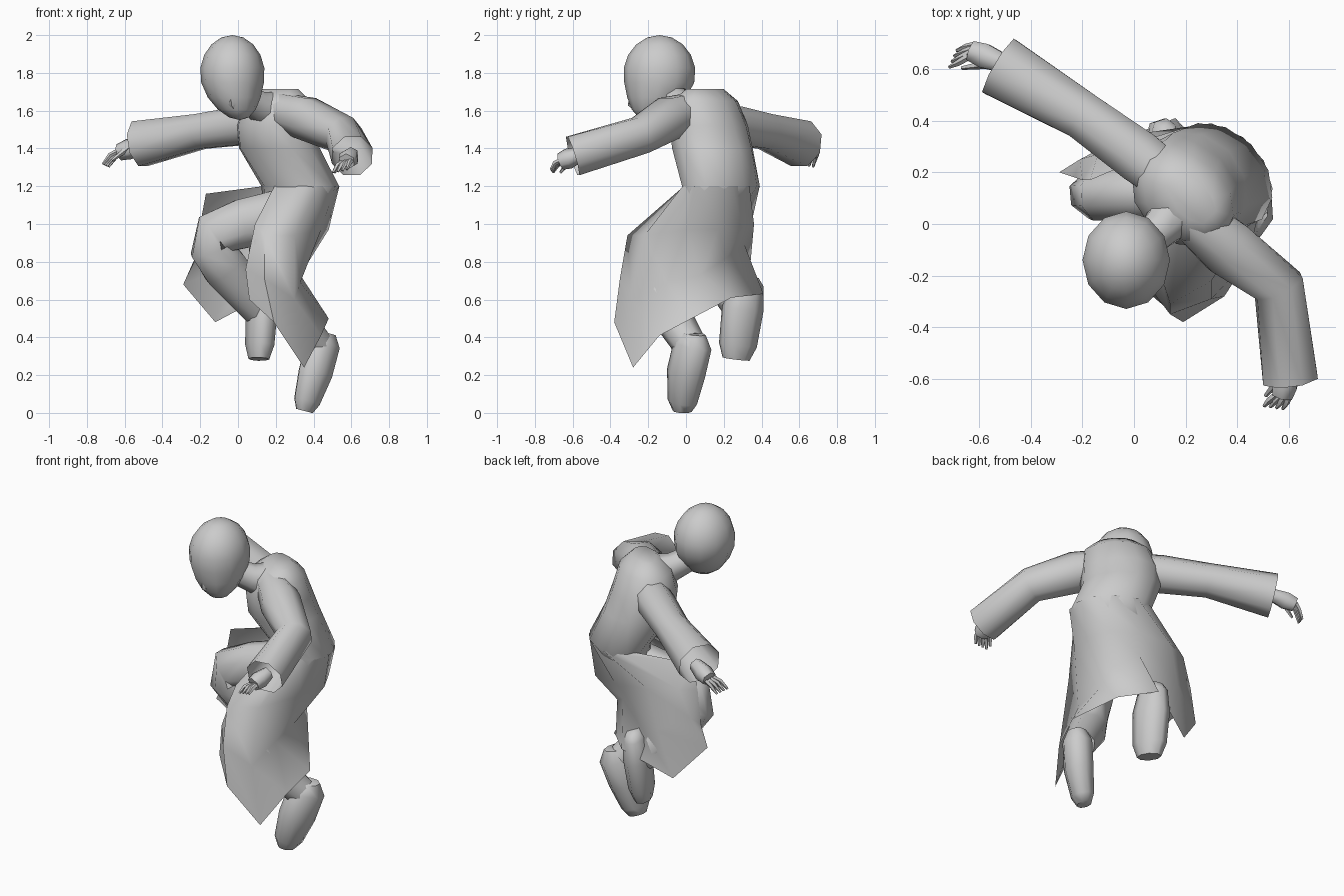
import bpy, bmesh, math
from mathutils import Vector

V = Vector


def finish(name, bm, angle=62):
    bmesh.ops.recalc_face_normals(bm, faces=bm.faces)
    me = bpy.data.meshes.new(name)
    bm.to_mesh(me)
    bm.free()
    ob = bpy.data.objects.new(name, me)
    bpy.context.collection.objects.link(ob)
    bpy.ops.object.select_all(action='DESELECT')
    ob.select_set(True)
    bpy.context.view_layer.objects.active = ob
    bpy.ops.object.shade_smooth_by_angle(angle=math.radians(angle))
    return ob


def loft(name, rings, caps=(True, True), closed=True):
    """Skin a list of point rows."""
    bm = bmesh.new()
    rows = [[bm.verts.new(p) for p in r] for r in rings]
    n = len(rows[0])
    for a, b in zip(rows, rows[1:]):
        for i in range(n if closed else n - 1):
            j = (i + 1) % n
            bm.faces.new((a[i], a[j], b[j], b[i]))
    if caps[0]:
        bm.faces.new(rows[0])
    if caps[1]:
        bm.faces.new(rows[-1])
    return finish(name, bm)


def tube(name, path, radii, sides=8, caps=(True, True), ref=(0, 0, 1), flat=1.0):
    """Limb along a path; flat scales the radius across the ref direction."""
    pts = [V(p) for p in path]
    rings = []
    for i, p in enumerate(pts):
        t = (pts[min(i + 1, len(pts) - 1)] - pts[max(i - 1, 0)]).normalized()
        s = t.cross(V(ref)).normalized()
        w = s.cross(t)
        rings.append([p + radii[i] * (flat * math.cos(a) * s + math.sin(a) * w)
                      for a in (2 * math.pi * (k + 0.5) / sides for k in range(sides))])
    return loft(name, rings, caps)


# Torso: elliptical sections facing diagonally toward -x -y
SIDE, BACK = V((0.707, -0.707, 0)), V((0.707, 0.707, 0))


def section(c, a, b, degs):
    return [V(c) + a * math.cos(math.radians(d)) * SIDE + b * math.sin(math.radians(d)) * BACK
            for d in degs]


around = range(0, 360, 30)
loft("coat_body", [section(c, a, b, around) for c, a, b in (
    ((0.22, 0.10, 1.715), 0.12, 0.07),
    ((0.21, 0.10, 1.65), 0.20, 0.15),
    ((0.20, 0.12, 1.52), 0.23, 0.19),
    ((0.22, 0.14, 1.40), 0.23, 0.205),
    ((0.33, 0.185, 1.20), 0.235, 0.175),
    ((0.29, 0.14, 1.05), 0.18, 0.13))])

# Coat skirt: open shell draped over both legs, tucked under the seat and thigh
waist = section((0.33, 0.185, 1.2), 0.235, 0.175, (-95, -55, -25, 10, 40, 70, 100, 135, 170, 200))
seat = [(0.09, -0.15, 1.00), (0.14, -0.31, 0.94), (0.30, -0.22, 0.94), (0.44, 0.00, 0.97),
        (0.48, 0.17, 0.97), (0.42, 0.30, 0.98), (0.24, 0.36, 1.00), (0.02, 0.35, 1.02),
        (-0.14, 0.27, 1.03), (-0.17, 0.17, 1.16)]
tuck = [(0.04, -0.22, 0.76), (0.14, -0.35, 0.71), (0.30, -0.29, 0.60), (0.33, -0.10, 0.69),
        (0.33, 0.08, 0.73), (0.33, 0.21, 0.82), (0.22, 0.31, 0.89), (-0.04, 0.34, 0.78),
        (-0.21, 0.25, 0.86), (-0.20, 0.17, 1.00)]
hem = [(0.06, -0.27, 0.60), (0.19, -0.38, 0.48), (0.35, -0.28, 0.24), (0.44, -0.14, 0.41),
       (0.48, 0.03, 0.50), (0.32, 0.24, 0.61), (0.16, 0.41, 0.63), (-0.12, 0.30, 0.48),
       (-0.29, 0.20, 0.68), (-0.23, 0.18, 0.80)]
loft("coat_skirt", [waist, seat, tuck, hem], (False, False), closed=False)

# Sleeves, open at the cuffs
tube("right_sleeve", [(0.15, 0.16, 1.54), (0.02, 0.26, 1.52), (-0.20, 0.42, 1.49), (-0.52, 0.61, 1.425)],
     [0.10, 0.11, 0.10, 0.13], caps=(True, False))
tube("left_sleeve", [(0.22, 0.03, 1.60), (0.36, -0.09, 1.56), (0.56, -0.24, 1.47), (0.605, -0.60, 1.36)],
     [0.10, 0.12, 0.105, 0.115], caps=(True, False))


# Hands: palm plus curled fingers and thumb
def hand(side, wrist, palm, tip, spread):
    w, p, t, s = V(wrist), V(palm), V(tip), V(spread)
    tube(side + "_palm", [w, w.lerp(p, 0.6), p], [0.04, 0.055, 0.045], 6)
    for k in range(4):
        off = s * (k - 1.5)
        knuckle = p.lerp(t, 0.5) + off * 1.1 + V((0, 0, 0.012))
        tube(f"{side}_finger_{k + 1}", [p + off * 0.8, knuckle, t + off * 1.2],
             [0.014, 0.013, 0.007], 5, ref=(0.3, 0.4, 0.9))
    base = w.lerp(p, 0.5) - s * 1.5
    tube(side + "_thumb", [base, base + (t - w) * 0.4 - s * 1.2 - V((0, 0, 0.03))], [0.018, 0.008], 5)


hand("right", (-0.50, 0.62, 1.42), (-0.63, 0.67, 1.38), (-0.70, 0.64, 1.31), (0.008, 0.018, -0.004))
hand("left", (0.60, -0.56, 1.37), (0.575, -0.665, 1.33), (0.54, -0.71, 1.28), (0.02, -0.003, 0.004))

# Head: sphere pulled down and forward to a chin
bm = bmesh.new()
bmesh.ops.create_uvsphere(bm, u_segments=12, v_segments=9, radius=1)
for v in bm.verts:
    d = max(0.0, -v.co.z)
    k = 1 - 0.12 * d
    v.co = V((-0.03 + 0.172 * v.co.x * k + 0.04 * d * d,
              -0.14 + 0.192 * v.co.y * k - 0.06 * d * d,
              1.79 + v.co.z * (0.21 if v.co.z > 0 else 0.24)))
finish("head", bm)
tube("nose", [(-0.035, -0.29, 1.69), (-0.03, -0.29, 1.635), (-0.015, -0.26, 1.61)],
     [0.01, 0.02, 0.015], 5, ref=(0, 1, 0))
tube("neck", [(0.17, 0.05, 1.60), (0.10, -0.02, 1.63), (0.01, -0.10, 1.69)], [0.11, 0.08, 0.07])

# Baggy trouser legs, bent at the knees
tube("right_leg", [(0.26, 0.16, 1.05), (0.02, 0.12, 1.00), (-0.13, 0.11, 0.945), (-0.14, 0.11, 0.87),
                   (-0.07, 0.16, 0.77), (0.11, 0.28, 0.55)],
     [0.125, 0.115, 0.105, 0.10, 0.105, 0.08], ref=(0, 1, 0), flat=1.22)
tube("left_leg", [(0.31, 0.12, 1.03), (0.23, -0.04, 0.93), (0.17, -0.15, 0.85), (0.165, -0.19, 0.74),
                  (0.25, -0.11, 0.57), (0.42, 0.02, 0.36)],
     [0.14, 0.13, 0.115, 0.11, 0.11, 0.09], ref=(0.8, -0.5, 0))

# Boots, toes pointing down
tube("right_boot", [(0.13, 0.34, 0.73), (0.13, 0.325, 0.69), (0.125, 0.30, 0.55), (0.115, 0.275, 0.36),
                    (0.11, 0.265, 0.285)],
     [0.05, 0.09, 0.115, 0.105, 0.075], ref=(-0.3, 0.9, 0), flat=0.7)
tube("left_boot", [(0.46, 0.04, 0.42), (0.45, 0.035, 0.36), (0.41, 0.00, 0.21), (0.365, -0.02, 0.06),
                   (0.352, -0.02, 0.01)],
     [0.07, 0.11, 0.11, 0.085, 0.055], ref=(0.6, 0.8, 0), flat=0.8)
